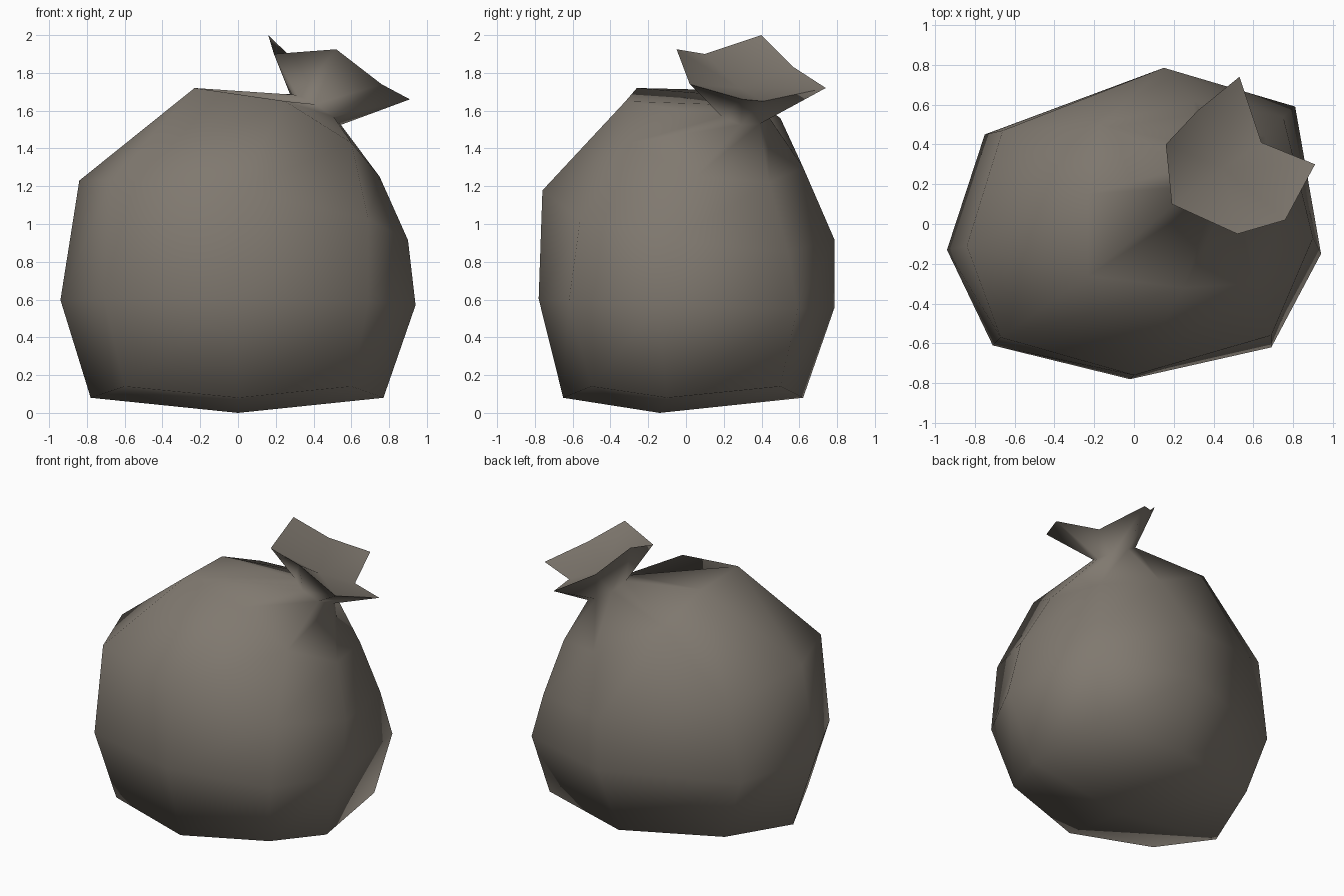
import bpy, bmesh, math

if "Cube" in bpy.data.objects:
    bpy.data.objects.remove(bpy.data.objects["Cube"])

SIDES = 8

mat = bpy.data.materials.new("grey brown plastic")
mat.diffuse_color = (0.215, 0.19, 0.16, 1)
mat.use_nodes = True
mat.node_tree.nodes["Principled BSDF"].inputs["Base Color"].default_value = mat.diffuse_color


def tilted(plan, z0, a, b, top=9):
    """Lift a plan outline onto a sloping plane."""
    return [(x, y, min(top, z0 + a * x + b * y)) for x, y in plan]


def oval(cx, cy, rx, ry):
    angles = [2 * math.pi * i / SIDES for i in range(SIDES)]
    return [(cx + rx * math.cos(t), cy + ry * math.sin(t)) for t in angles]


def loft(name, rings, bottom, hollow):
    """Skin rings together, closing the bottom and the sharp-rimmed mouth with fans."""
    bm = bmesh.new()
    loops = [[bm.verts.new(p) for p in ring] for ring in rings]
    pairs = [(i, (i + 1) % SIDES) for i in range(SIDES)]
    for lo, hi in zip(loops, loops[1:]):
        for i, j in pairs:
            bm.faces.new((lo[i], lo[j], hi[j], hi[i]))
    first, last = loops[0], loops[-1]
    low, dip = bm.verts.new(bottom), bm.verts.new(hollow)
    for i, j in pairs:
        bm.faces.new((first[j], first[i], low))
        bm.faces.new((last[i], last[j], dip))
        bm.edges.get((last[i], last[j])).smooth = False
    for f in bm.faces:
        f.smooth = True
    me = bpy.data.meshes.new(name)
    bm.to_mesh(me)
    bm.free()
    me.materials.append(mat)
    ob = bpy.data.objects.new(name, me)
    bpy.context.collection.objects.link(ob)


# Outlines run counter-clockwise from the right side
base_plan = [(0.77, -0.10), (0.73, 0.50), (0.10, 0.62), (-0.60, 0.42),
             (-0.78, -0.10), (-0.60, -0.52), (0.0, -0.65), (0.60, -0.50)]
base = [(x, y, 0.08 + 0.06 * (i % 2)) for i, (x, y) in enumerate(base_plan)]
belly = [(0.94, -0.15), (0.81, 0.59), (0.15, 0.785), (-0.75, 0.45),
         (-0.94, -0.13), (-0.71, -0.61), (-0.02, -0.78), (0.69, -0.62)]
chest = [(0.90, -0.07), (0.75, 0.54), (0.15, 0.785), (-0.66, 0.47),
         (-0.84, -0.11), (-0.67, -0.57), (0.0, -0.76), (0.69, -0.56)]
shoulder = [(0.75, 0.05, 1.25), (0.66, 0.44, 1.22), (0.30, 0.62, 1.30), (-0.17, 0.50, 1.56),
            (-0.23, 0.15, 1.71), (-0.23, -0.26, 1.72), (0.25, -0.32, 1.65), (0.60, -0.30, 1.43)]
neck = oval(0.41, 0.29, 0.135, 0.14)

# Flared, crumpled mouth above the tie
mouth = [(0.91, 0.30, 1.66), (0.64, 0.41, 1.65), (0.53, 0.74, 1.72), (0.32, 0.57, 1.83),
         (0.16, 0.40, 2.00), (0.19, 0.10, 1.90), (0.52, -0.05, 1.925), (0.76, 0.02, 1.74)]

# Whole bag: filled body, pinched neck and flared mouth
loft("tied_sack",
     [base, tilted(belly, 0.58, -0.015, -0.03), tilted(chest, 1.064, -0.178, -0.15, 1.23),
      shoulder, tilted(neck, 1.91, -0.6, -0.2), mouth],
     bottom=(0, -0.14, 0), hollow=(0.45, 0.28, 1.72))
